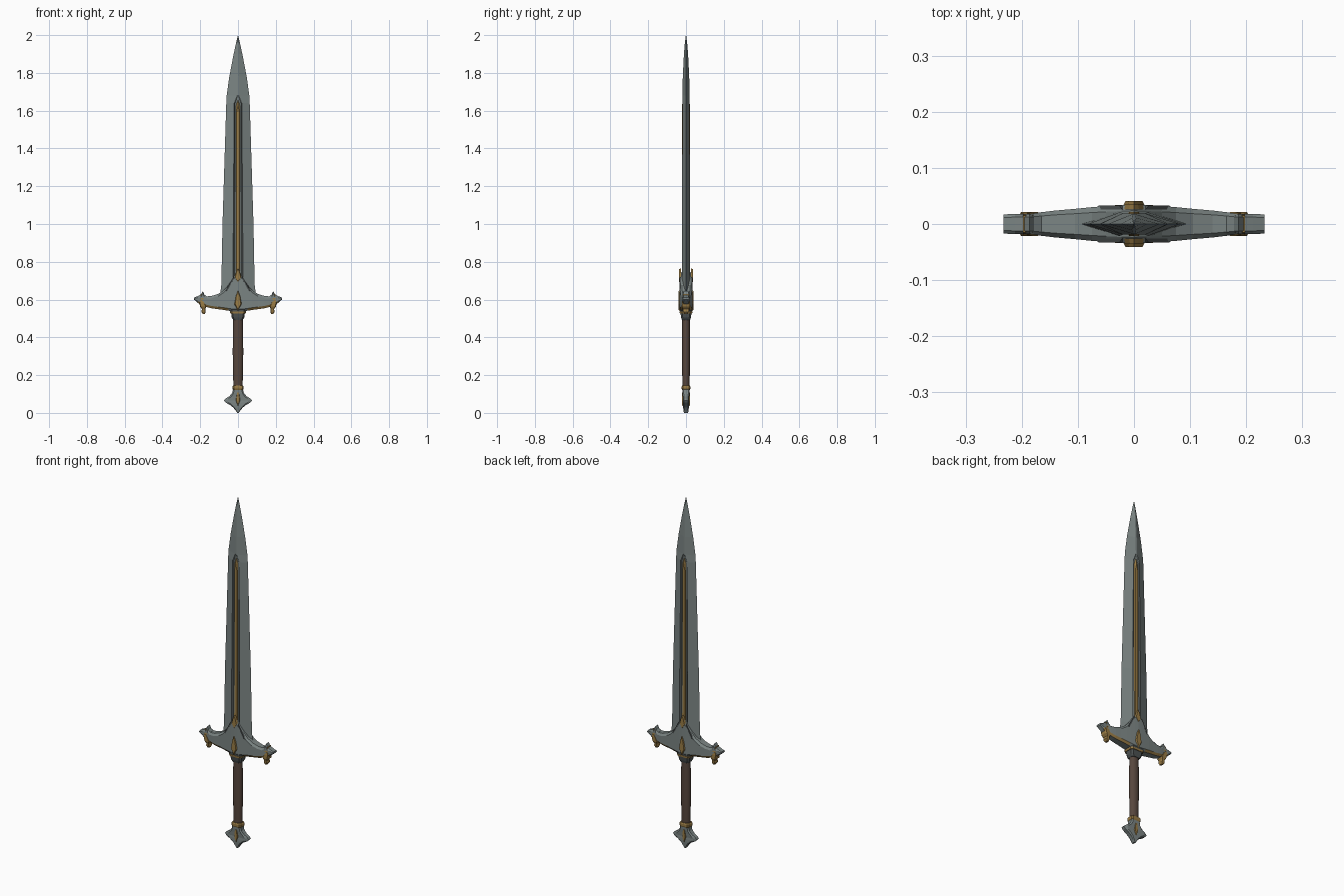
import bpy, bmesh, math
from mathutils import Vector

if "Cube" in bpy.data.objects:
    bpy.data.objects.remove(bpy.data.objects["Cube"])


def material(name, r, g, b):
    m = bpy.data.materials.new(name)
    m.diffuse_color = (r, g, b, 1)
    m.use_nodes = True
    m.node_tree.nodes["Principled BSDF"].inputs["Base Color"].default_value = m.diffuse_color
    return m


STEEL = material("steel", 0.20, 0.235, 0.23)
DARK = material("dark steel", 0.075, 0.085, 0.085)
GOLD = material("aged gold", 0.32, 0.20, 0.06)
LEATHER = material("brown leather", 0.095, 0.062, 0.047)


def loft(name, rings, mats, rule=None, smooth=None):
    """Skin a list of equal-length point rings; rule(face) picks the material."""
    bm = bmesh.new()
    rows = [[bm.verts.new(p) for p in ring] for ring in rings]
    n = len(rows[0])
    for a, b in zip(rows, rows[1:]):
        for j in range(n):
            k = (j + 1) % n
            bm.faces.new((a[j], a[k], b[k], b[j]))
    bm.faces.new(rows[0])
    bm.faces.new(rows[-1])
    bmesh.ops.recalc_face_normals(bm, faces=bm.faces)
    if rule:
        for f in bm.faces:
            f.material_index = rule(f)
    me = bpy.data.meshes.new(name)
    bm.to_mesh(me)
    bm.free()
    for m in mats:
        me.materials.append(m)
    ob = bpy.data.objects.new(name, me)
    bpy.context.collection.objects.link(ob)
    if smooth:
        bpy.ops.object.select_all(action='DESELECT')
        ob.select_set(True)
        bpy.context.view_layer.objects.active = ob
        bpy.ops.object.shade_smooth_by_angle(angle=math.radians(smooth))
    return ob


def round_ring(z, hx, hy, n=16):
    return [(hx * math.cos(2 * math.pi * i / n), hy * math.sin(2 * math.pi * i / n), z)
            for i in range(n)]


def box_ring(z, hx, hy):
    # chamfered rectangle across the z axis
    a, b = hx * 0.75, hy * 0.65
    return [(hx, -b, z), (hx, b, z), (a, hy, z), (-a, hy, z),
            (-hx, b, z), (-hx, -b, z), (-a, -hy, z), (a, -hy, z)]


def plate(name, outline, y0, y1, mat):
    """Flat xz outline between two depths, with a slightly smaller outer face."""
    cx = sum(p[0] for p in outline) / len(outline)
    cz = sum(p[1] for p in outline) / len(outline)
    inner = [(x, y0, z) for x, z in outline]
    outer = [(cx + (x - cx) * .75, y1, cz + (z - cz) * .9) for x, z in outline]
    return loft(name, [inner, outer], [mat])


# blade: diamond section with a shallow fuller down both faces
def blade_ring(z, w, t, g, h, d):
    return [(w, 0, z), (g, t, z), (h, d, z), (-h, d, z), (-g, t, z), (-w, 0, z),
            (-g, -t, z), (-h, -d, z), (h, -d, z), (g, -t, z)]


blade = [(0.60, .098, .022, .026, .019, .016), (0.68, .088, .022, .026, .019, .016),
         (1.00, .082, .021, .025, .018, .015), (1.64, .062, .019, .020, .015, .014),
         (1.68, .060, .019, .004, .002, .019), (1.78, .046, .017, .004, .002, .017),
         (1.90, .023, .011, .003, .001, .011), (1.96, .010, .006, .002, .001, .006),
         (2.00, .0005, .0005, .0002, .0001, .0005)]


def blade_rule(f):
    c = f.calc_center_median()
    return 1 if c.z < 1.65 and 0.012 < abs(c.x) < 0.03 and len(f.verts) == 4 else 0


loft("blade", [blade_ring(*b) for b in blade], [STEEL, DARK], blade_rule)

# gold inlay, centre gem and chevron on both faces
for s, side in ((-1, "front"), (1, "back")):
    plate(side + "_blade_inlay", [(-.012, .70), (.012, .70), (.011, 1.62), (0, 1.67), (-.011, 1.62)],
          s * .014, s * .021, GOLD)
    plate(side + "_chevron_tip", [(-.02, .715), (0, .69), (.02, .715), (.009, .75), (0, .765), (-.009, .75)],
          s * .026, s * .036, GOLD)
    plate(side + "_guard_gem", [(0, .54), (.02, .575), (.012, .62), (0, .65), (-.012, .62), (-.02, .575)],
          s * .032, s * .041, GOLD)
    plate(side + "_pommel_inlay", [(0, .035), (.012, .065), (.006, .11), (-.006, .11), (-.012, .065)],
          s * .014, s * .021, GOLD)
    for m in (-1, 1):
        plate(side + "_chevron_edge", [(m * .014, .715), (m * .021, .722), (m * .070, .645), (m * .062, .641)],
              s * .026, s * .033, DARK)

# guard: lofted along x from bottom edge, top edge and depth stations
half = [(0, .537, .745, .035), (.022, .537, .722, .034), (.05, .541, .678, .032),
        (.075, .545, .650, .030), (.105, .549, .630, .027), (.14, .554, .619, .024),
        (.165, .560, .617, .021), (.178, .565, .626, .019), (.186, .568, .645, .018),
        (.197, .572, .625, .018), (.212, .582, .619, .018), (.233, .600, .610, .017)]


def guard_ring(x, zb, zt, hy):
    c = min(.012, (zt - zb) * .25)
    k = hy * .68
    return [(x, -k, zb), (x, k, zb), (x, hy, zb + c), (x, hy, zt - c),
            (x, k, zt), (x, -k, zt), (x, -hy, zt - c), (x, -hy, zb + c)]


stations = [(-x, b, t, y) for x, b, t, y in half[:0:-1]] + half


def guard_rule(f):
    # gold trim on the lower chamfer of the arms
    c = f.calc_center_median()
    low = f.normal.z < -0.2 and abs(f.normal.y) > 0.2
    return 1 if low and .04 < abs(c.x) < .21 else 0


loft("guard", [guard_ring(*s) for s in stations], [STEEL, GOLD], guard_rule)

for m, side in ((-1, "left"), (1, "right")):
    # gold claw hanging under each guard end
    claw = [(.524, .181, .006, .009), (.535, .183, .011, .014), (.550, .182, .009, .016),
            (.562, .184, .017, .021), (.585, .191, .014, .021), (.598, .196, .006, .019)]
    loft(side + "_claw", [[(m * cx + x, y, zz) for x, y, zz in box_ring(z, hx, hy)]
                          for z, cx, hx, hy in claw], [GOLD])
    # gold band over the top of each guard end
    band = [(.180, .019), (.198, .019)]
    loft(side + "_band", [[(m * x, -y, .60), (m * x, y, .60), (m * x, y * .8, .629), (m * x, -y * .8, .629)]
                          for x, y in band], [GOLD])

# collar under the guard
loft("collar", [box_ring(*r) for r in ((.492, .025, .022), (.505, .033, .026), (.525, .036, .029),
                                       (.535, .042, .032), (.552, .042, .032))], [DARK])
loft("collar_trim", [box_ring(*r) for r in ((.527, .040, .033), (.537, .044, .034))], [GOLD])

# leather grip
loft("grip", [round_ring(*r) for r in ((.135, .024, .018), (.20, .026, .020), (.32, .028, .021),
                                       (.44, .027, .021), (.50, .025, .020))], [LEATHER], smooth=40)

# pommel with concave sides and its gold ring
loft("pommel", [box_ring(*r) for r in ((0, .004, .011), (.012, .012, .013), (.028, .025, .015),
                                       (.042, .043, .016), (.055, .066, .016), (.066, .075, .015),
                                       (.076, .066, .016), (.088, .046, .017), (.105, .031, .019),
                                       (.128, .026, .020))], [STEEL])
loft("pommel_ring", [box_ring(*r) for r in ((.122, .026, .020), (.128, .030, .023), (.140, .030, .023),
                                            (.146, .026, .020))], [GOLD])
